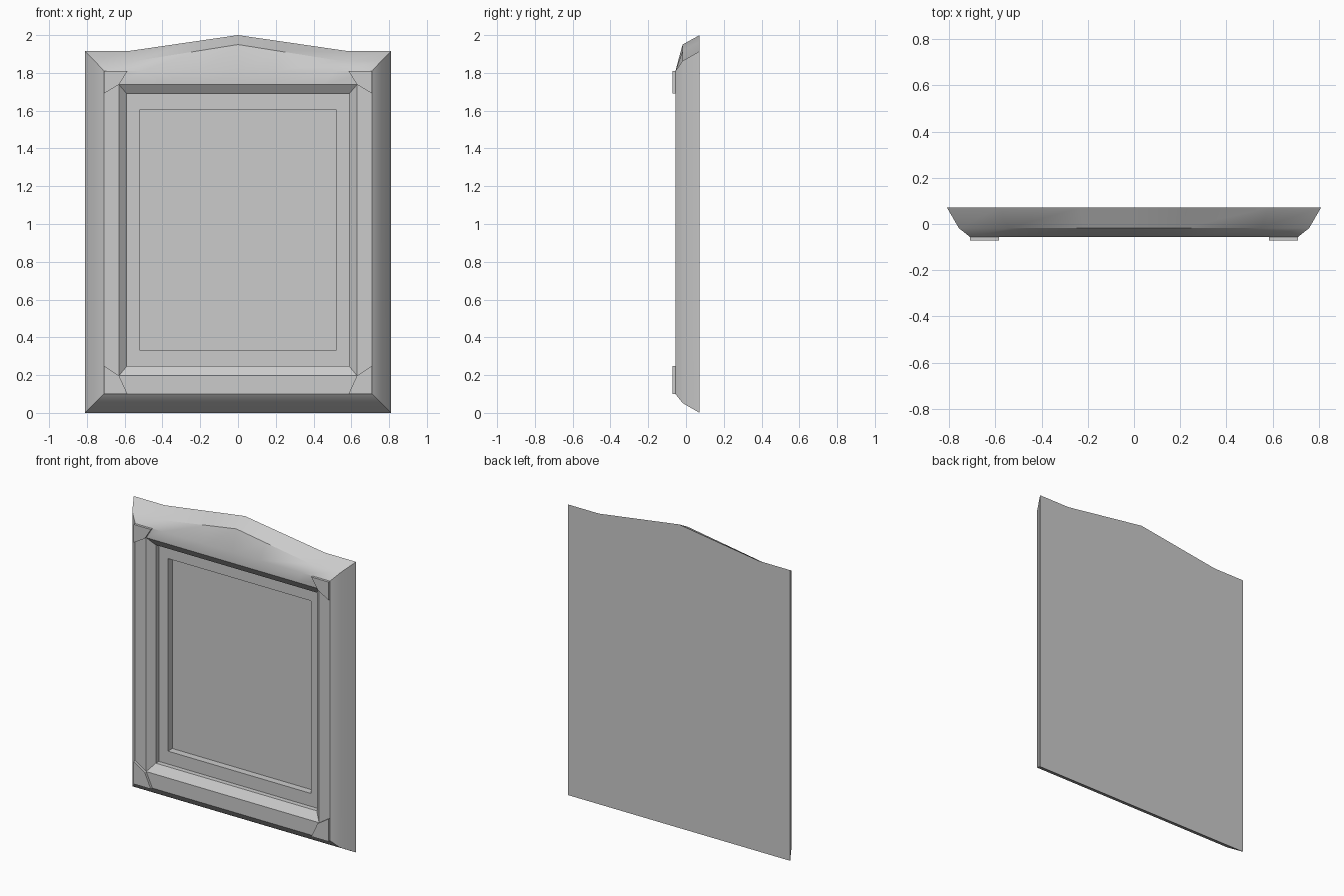
import bpy, bmesh

if "Cube" in bpy.data.objects:
    bpy.data.objects.remove(bpy.data.objects["Cube"])

BACK, BREAK, FRONT, RIM, FLOOR, TIP = 0.072, -0.018, -0.056, 0.014, 0.06, -0.072


def ring(hw, y, z0, z1, peak=0.0):
    """Rectangle outline whose top edge may rise to a central peak."""
    kink = min(0.587, hw * 0.72)
    mid = kink * 0.39
    rise = peak * (1 - mid / kink)
    half = [(hw, 0), (kink, 0), (mid, rise)]
    top = half + [(0, peak)] + [(-x, r) for x, r in reversed(half)]
    return [(-hw, y, z0), (hw, y, z0)] + [(x, y, z1 + r) for x, r in top]


def make_object(name, bm):
    bmesh.ops.recalc_face_normals(bm, faces=bm.faces[:])
    mesh = bpy.data.meshes.new(name)
    bm.to_mesh(mesh)
    bm.free()
    ob = bpy.data.objects.new(name, mesh)
    bpy.context.collection.objects.link(ob)
    bpy.ops.object.select_all(action='DESELECT')
    ob.select_set(True)
    bpy.context.view_layer.objects.active = ob
    bpy.ops.object.shade_smooth_by_angle(angle=0.5)
    return ob


def nested_rings(name, rings, cap_first=False, cap_last=False):
    """Join successive outlines with quads."""
    bm = bmesh.new()
    loops = [[bm.verts.new(p) for p in r] for r in rings]
    for a, b in zip(loops, loops[1:]):
        for i in range(len(a)):
            j = (i + 1) % len(a)
            bm.faces.new((a[i], a[j], b[j], b[i]))
    if cap_first:
        bm.faces.new(loops[0])
    if cap_last:
        bm.faces.new(loops[-1])
    return make_object(name, bm)


# Moulded frame: flat back, flared outer sides, front face, inner bevel and wall
nested_rings("frame", [
    ring(0.81, BACK, 0.0, 1.915, 0.085),
    ring(0.758, BREAK, 0.052, 1.863, 0.087),
    ring(0.71, FRONT, 0.10, 1.81),
    ring(0.63, FRONT, 0.197, 1.738),
    ring(0.587, BREAK, 0.249, 1.687),
    ring(0.587, RIM, 0.249, 1.687),
], cap_first=True)

# Inner panel with a sunken rectangle
nested_rings("panel", [
    ring(0.587, RIM, 0.249, 1.687),
    ring(0.521, RIM, 0.334, 1.603),
    ring(0.521, FLOOR, 0.334, 1.603),
], cap_last=True)

# Raised corner plates, mirrored left and right
for label, outer, inner, arm in (("upper", 1.81, 1.738, 1.69),
                                 ("lower", 0.10, 0.197, 0.249)):
    for side, s in (("left", -1), ("right", 1)):
        bm = bmesh.new()
        outline = [(0.71, outer), (0.585, outer), (0.63, inner), (0.71, arm)]
        face = bm.faces.new([bm.verts.new((s * x, FRONT, z)) for x, z in outline])
        ext = bmesh.ops.extrude_face_region(bm, geom=[face], use_keep_orig=True)
        moved = [v for v in ext["geom"] if isinstance(v, bmesh.types.BMVert)]
        bmesh.ops.translate(bm, verts=moved, vec=(0, TIP - FRONT, 0))
        make_object(f"corner_plate_{label}_{side}", bm)
